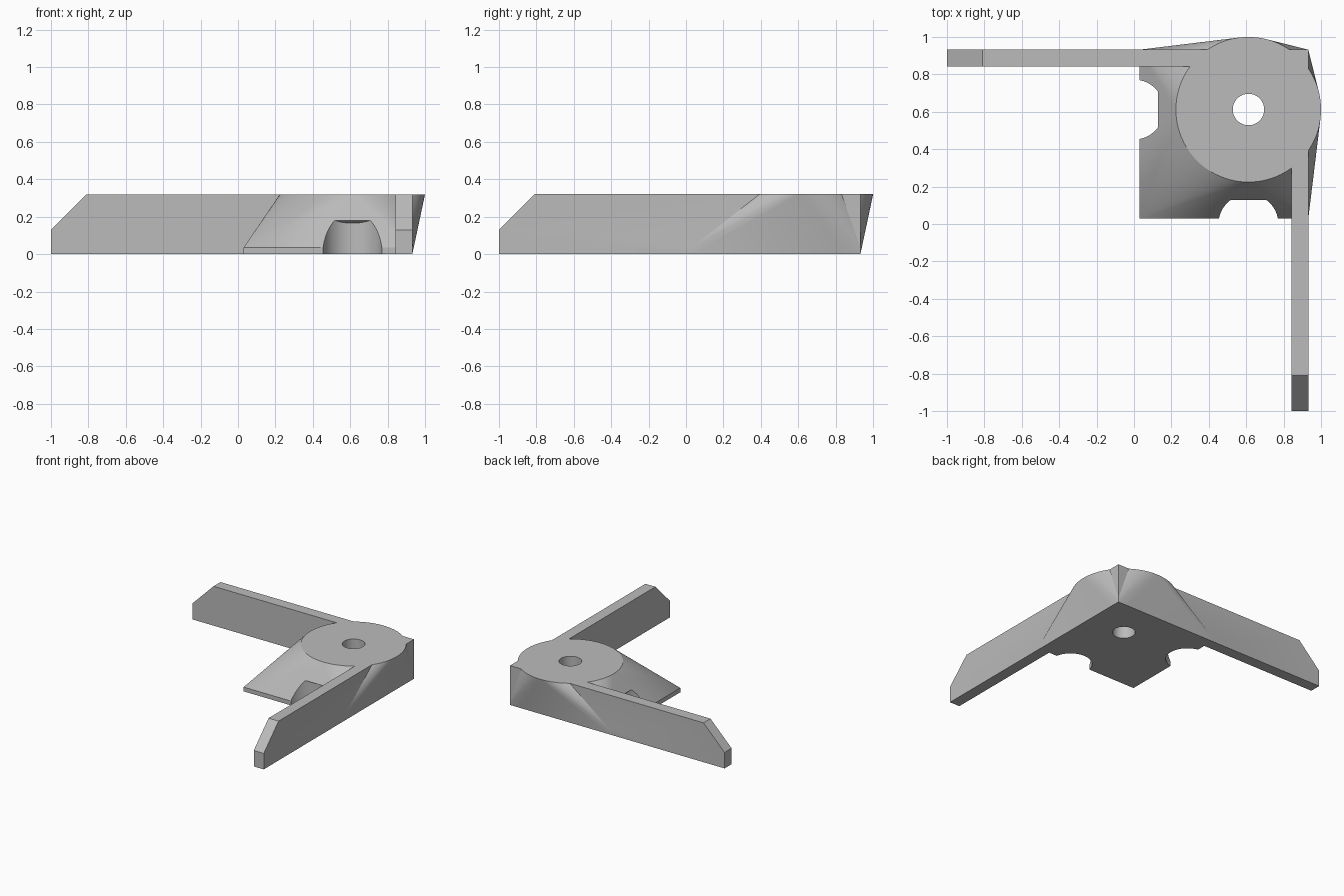
import bpy, bmesh
from math import cos, sin, tau, radians

if "Cube" in bpy.data.objects:
    bpy.data.objects.remove(bpy.data.objects["Cube"])

HEIGHT = 0.32            # top of hub and arms
HUB = 0.612              # hub centre on both x and y
NEAR, FAR = 0.03, 0.932  # base plate limits
ARM_INNER = 0.842

grey = bpy.data.materials.new("light grey")
grey.use_nodes = True
grey.diffuse_color = (0.5, 0.5, 0.5, 1)
grey.node_tree.nodes["Principled BSDF"].inputs["Base Color"].default_value = (0.5, 0.5, 0.5, 1)


def ring(cx, cy, r, z, n=96):
    """Circle of points; z is a number or a function of y."""
    pts = [(cx + r * cos(tau * i / n), cy + r * sin(tau * i / n)) for i in range(n)]
    return [(x, y, z(y) if callable(z) else z) for x, y in pts]


def hull(name, points, swap=False):
    """Convex solid around points; swap reflects it across the x = y diagonal."""
    bm = bmesh.new()
    for x, y, z in points:
        bm.verts.new((y, x, z) if swap else (x, y, z))
    res = bmesh.ops.convex_hull(bm, input=bm.verts)
    loose = [v for v in bm.verts if not v.link_faces]
    bmesh.ops.delete(bm, geom=loose, context='VERTS')
    bmesh.ops.dissolve_limit(bm, angle_limit=0.002, verts=bm.verts, edges=bm.edges)
    bmesh.ops.recalc_face_normals(bm, faces=bm.faces)
    mesh = bpy.data.meshes.new(name)
    bm.to_mesh(mesh)
    bm.free()
    mesh.materials.append(grey)
    ob = bpy.data.objects.new(name, mesh)
    bpy.context.collection.objects.link(ob)
    return ob


def combine(target, other, operation):
    mod = target.modifiers.new(operation.lower(), 'BOOLEAN')
    mod.operation, mod.solver, mod.object = operation, 'EXACT', other
    bpy.context.view_layer.objects.active = target
    bpy.ops.object.modifier_apply(modifier=mod.name)
    bpy.data.objects.remove(other)


# Tapered body: thin square plate blending up to the round hub
plate = [(x, y, z) for x in (NEAR, FAR) for y in (NEAR, FAR) for z in (0, 0.035)]
bracket = hull("corner_bracket", plate + ring(HUB, HUB, 0.388, HEIGHT))

# Two arms with chamfered tips, meeting at the outer corner
arm_profile = [(-1, 0), (-1, 0.13), (-0.81, HEIGHT), (FAR, HEIGHT), (FAR, 0)]
for swap in (False, True):
    arm = hull("arm", [(x, y, z) for x, z in arm_profile for y in (ARM_INNER, FAR)], swap)
    combine(bracket, arm, 'UNION')

# Round notches in the two inner edges, with a slightly sloping ceiling
for swap in (False, True):
    floor = ring(HUB, 0, 0.16, -0.1)
    ceiling = ring(HUB, 0, 0.16, lambda y: 0.165 + 0.5 * (0.16 - y))
    combine(bracket, hull("notch_cutter", floor + ceiling, swap), 'DIFFERENCE')

# Vertical hole through the hub
hole = hull("hole_cutter", ring(HUB, HUB, 0.084, -0.1) + ring(HUB, HUB, 0.084, 0.5))
combine(bracket, hole, 'DIFFERENCE')

bpy.ops.object.select_all(action='DESELECT')
bracket.select_set(True)
bpy.context.view_layer.objects.active = bracket
bpy.ops.object.shade_smooth_by_angle(angle=radians(30))
